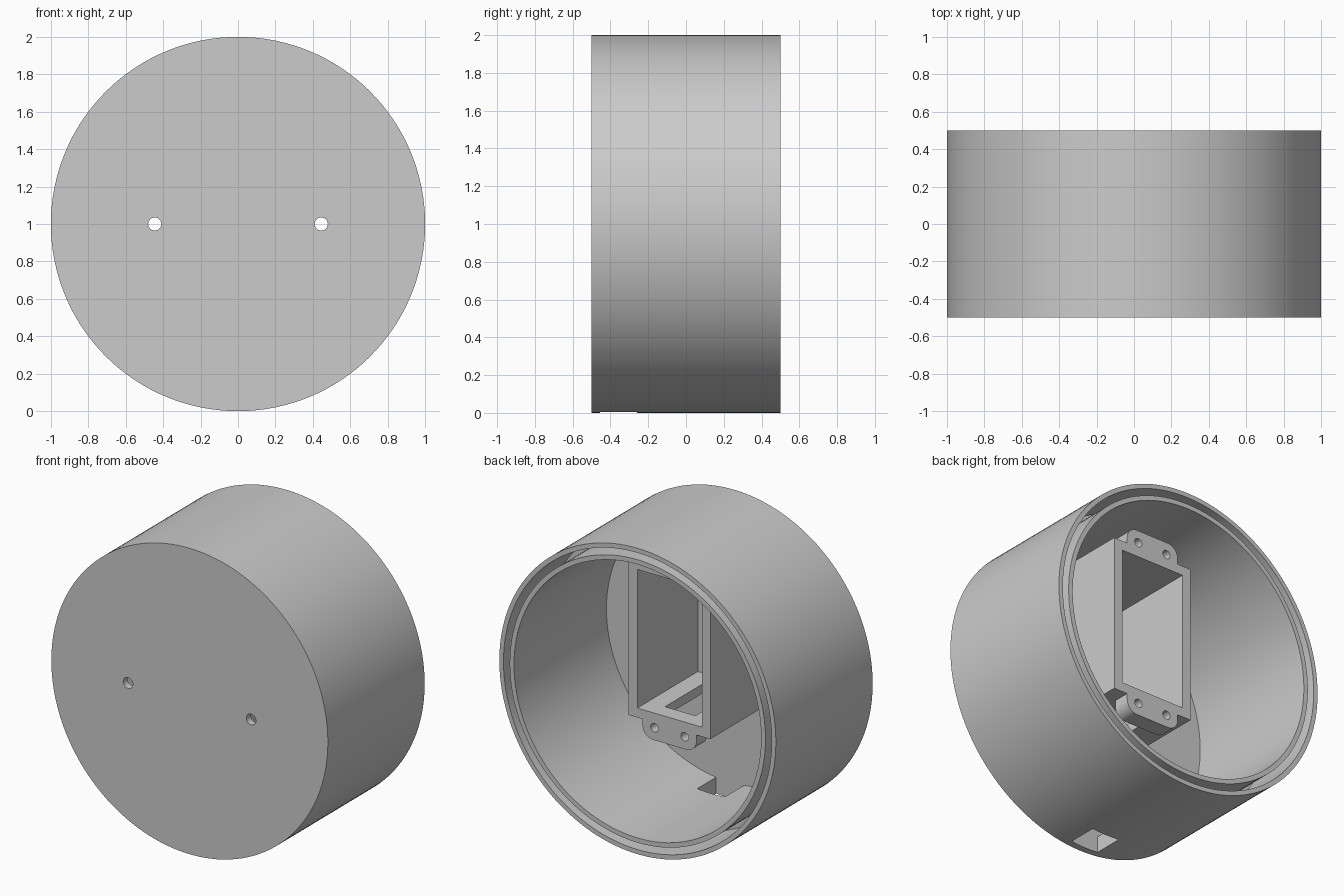
import bpy, bmesh, math
from mathutils import Matrix, Vector

cube = bpy.data.objects.get("Cube")
if cube:
    bpy.data.objects.remove(cube, do_unlink=True)

grey = bpy.data.materials.new("plain grey")
grey.use_nodes = True
GREY = (0.6, 0.6, 0.6, 1)
grey.diffuse_color = GREY
grey.node_tree.nodes["Principled BSDF"].inputs["Base Color"].default_value = GREY

PLATE = -0.455          # inner face of the front plate
BOX_BACK = 0.17         # open end of the mounting box
BOX_Z = 1.22


def make(name, bm):
    bmesh.ops.recalc_face_normals(bm, faces=bm.faces)
    mesh = bpy.data.meshes.new(name)
    bm.to_mesh(mesh)
    bm.free()
    mesh.materials.append(grey)
    ob = bpy.data.objects.new(name, mesh)
    bpy.context.collection.objects.link(ob)
    return ob


def block(name, x, y0, y1, z0, z1):
    bm = bmesh.new()
    size = Matrix.Diagonal((2 * x, y1 - y0, z1 - z0, 1))
    place = Matrix.Translation((0, (y0 + y1) / 2, (z0 + z1) / 2))
    bmesh.ops.create_cube(bm, size=1, matrix=place @ size)
    return make(name, bm)


def rod(name, x, z, radius, y0, y1):
    bm = bmesh.new()
    place = Matrix.Translation((x, (y0 + y1) / 2, z)) @ Matrix.Rotation(math.pi / 2, 4, "X")
    bmesh.ops.create_cone(bm, cap_ends=True, segments=32, radius1=radius,
                          radius2=radius, depth=y1 - y0, matrix=place)
    return make(name, bm)


def rounded_plate(name, x, z, half_height, corner, y0, y1):
    bm = bmesh.new()
    ring = []
    for i, (sx, sz) in enumerate([(1, 1), (-1, 1), (-1, -1), (1, -1)]):
        for k in range(9):
            a = math.pi / 2 * (i + k / 8)
            ring.append(bm.verts.new((sx * (x - corner) + corner * math.cos(a), y0,
                                      z + sz * (half_height - corner) + corner * math.sin(a))))
    face = bm.faces.new(ring)
    out = bmesh.ops.extrude_face_region(bm, geom=[face])["geom"]
    bmesh.ops.translate(bm, vec=(0, y1 - y0, 0),
                        verts=[v for v in out if isinstance(v, bmesh.types.BMVert)])
    return make(name, bm)


def combine(target, tool, operation="DIFFERENCE"):
    tool.hide_render = True
    mod = target.modifiers.new("cut", "BOOLEAN")
    mod.operation, mod.object, mod.solver = operation, tool, "EXACT"
    bpy.context.view_layer.objects.active = target
    bpy.ops.object.modifier_apply(modifier=mod.name)
    bpy.data.objects.remove(tool, do_unlink=True)


def smooth(ob):
    bpy.ops.object.select_all(action="DESELECT")
    ob.select_set(True)
    bpy.context.view_layer.objects.active = ob
    bpy.ops.object.shade_smooth_by_angle(angle=math.radians(30))


# Round housing, turned from a cup profile with a groove in its rim
profile = [(0, -0.5), (1, -0.5), (1, 0.5), (0.97, 0.5), (0.97, 0.1),
           (0.925, 0.1), (0.925, 0.5), (0.894, 0.5), (0.894, PLATE), (0, PLATE)]
bm = bmesh.new()
verts = [bm.verts.new((r, y, 1)) for r, y in profile]
edges = [bm.edges.new(pair) for pair in zip(verts, verts[1:])]
bmesh.ops.spin(bm, geom=verts + edges, cent=(0, 0, 1), axis=(0, 1, 0),
               angle=2 * math.pi, steps=128, use_merge=False)
bmesh.ops.remove_doubles(bm, verts=bm.verts, dist=0.0001)
housing = make("housing", bm)

# Screw holes through the front and cable notch through the bottom wall
for side in (-1, 1):
    combine(housing, rod("screw_hole", side * 0.445, 1, 0.035, -0.6, -0.4))
combine(housing, block("cable_notch", 0.1, PLATE, -0.26, -0.1, 0.3))
smooth(housing)

# Rectangular mounting box with a rounded tab at each end
box = block("mounting_box", 0.295, PLATE - 0.02, BOX_BACK, BOX_Z - 0.515, BOX_Z + 0.515)
combine(box, rounded_plate("tabs", 0.195, BOX_Z, 0.63, 0.075, BOX_BACK - 0.11, BOX_BACK), "UNION")
combine(box, block("cavity", 0.233, PLATE - 0.1, 0.4, BOX_Z - 0.453, BOX_Z + 0.453))
combine(box, block("wire_slot", 0.11, -0.36, 0.06, BOX_Z - 0.6, BOX_Z - 0.4))
for sx in (-1, 1):
    for sz in (-1, 1):
        combine(box, rod("tab_hole", sx * 0.109, BOX_Z + sz * 0.549, 0.028, 0, 0.3))
smooth(box)
